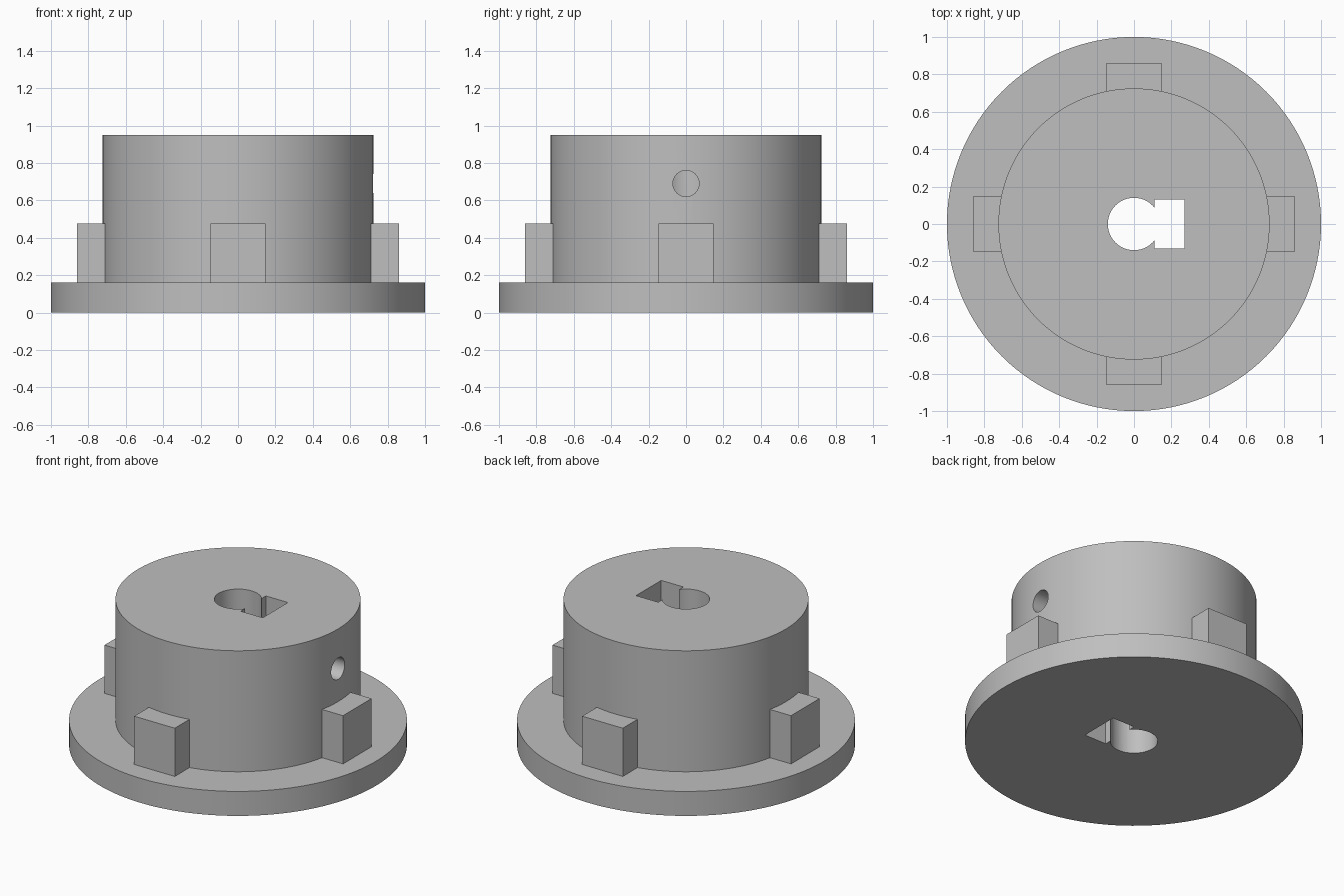
import bpy, bmesh, math
from mathutils import Matrix

cube = bpy.data.objects.get("Cube")
if cube:
    bpy.data.objects.remove(cube)

# Single plain grey
grey = bpy.data.materials.new("grey")
grey.use_nodes = True
colour = (0.52, 0.52, 0.52, 1)
grey.diffuse_color = colour
grey.node_tree.nodes["Principled BSDF"].inputs["Base Color"].default_value = colour


def make_object(name, bm):
    bmesh.ops.recalc_face_normals(bm, faces=bm.faces[:])
    mesh = bpy.data.meshes.new(name)
    bm.to_mesh(mesh)
    bm.free()
    mesh.materials.append(grey)
    obj = bpy.data.objects.new(name, mesh)
    bpy.context.collection.objects.link(obj)
    return obj


def lathe(name, profile, steps=128):
    bm = bmesh.new()
    verts = [bm.verts.new((r, 0, z)) for r, z in profile]
    edges = [bm.edges.new(pair) for pair in zip(verts, verts[1:])]
    bmesh.ops.spin(bm, geom=verts + edges, cent=(0, 0, 0), axis=(0, 0, 1),
                   angle=math.tau, steps=steps, use_duplicate=False)
    bmesh.ops.remove_doubles(bm, verts=bm.verts[:], dist=1e-4)
    return make_object(name, bm)


def box(name, low, high):
    bm = bmesh.new()
    size = [b - a for a, b in zip(low, high)]
    mid = [(a + b) / 2 for a, b in zip(low, high)]
    bmesh.ops.create_cube(bm, size=1, matrix=Matrix.Translation(mid) @ Matrix.Diagonal((*size, 1)))
    return make_object(name, bm)


def cut(target, cutter):
    mod = target.modifiers.new(cutter.name, "BOOLEAN")
    mod.operation = "DIFFERENCE"
    mod.solver = "EXACT"
    mod.object = cutter
    bpy.context.view_layer.objects.active = target
    bpy.ops.object.modifier_apply(modifier=mod.name)
    bpy.data.objects.remove(cutter)


FLANGE_TOP, HUB_TOP, HUB_R = 0.16, 0.95, 0.725

# Flange and hub turned as one solid
body = lathe("flanged_hub", [(0, 0), (1, 0), (1, FLANGE_TOP), (HUB_R, FLANGE_TOP),
                             (HUB_R, HUB_TOP), (0, HUB_TOP)])

# Shaft bore and square pocket beside it
cut(body, lathe("bore_cutter", [(0, -0.1), (0.14, -0.1), (0.14, 1.1), (0, 1.1)], 64))
cut(body, box("pocket_cutter", (0.11, -0.13, -0.1), (0.27, 0.13, 1.1)))

# Radial screw hole from the side into the pocket
bm = bmesh.new()
bmesh.ops.create_cone(bm, cap_ends=True, segments=48, radius1=0.07, radius2=0.07, depth=0.8,
                      matrix=Matrix.Translation((0.6, 0, 0.69)) @ Matrix.Rotation(math.pi / 2, 4, "Y"))
cut(body, make_object("screw_hole_cutter", bm))

bpy.ops.object.select_all(action="DESELECT")
body.select_set(True)
bpy.context.view_layer.objects.active = body
bpy.ops.object.shade_smooth_by_angle(angle=math.radians(30))

# Four drive lugs around the hub
for i, side in enumerate(("right", "back", "left", "front")):
    lug = box("lug_" + side, (0.68, -0.147, FLANGE_TOP - 0.01), (0.862, 0.147, 0.475))
    lug.data.transform(Matrix.Rotation(i * math.pi / 2, 4, "Z"))
